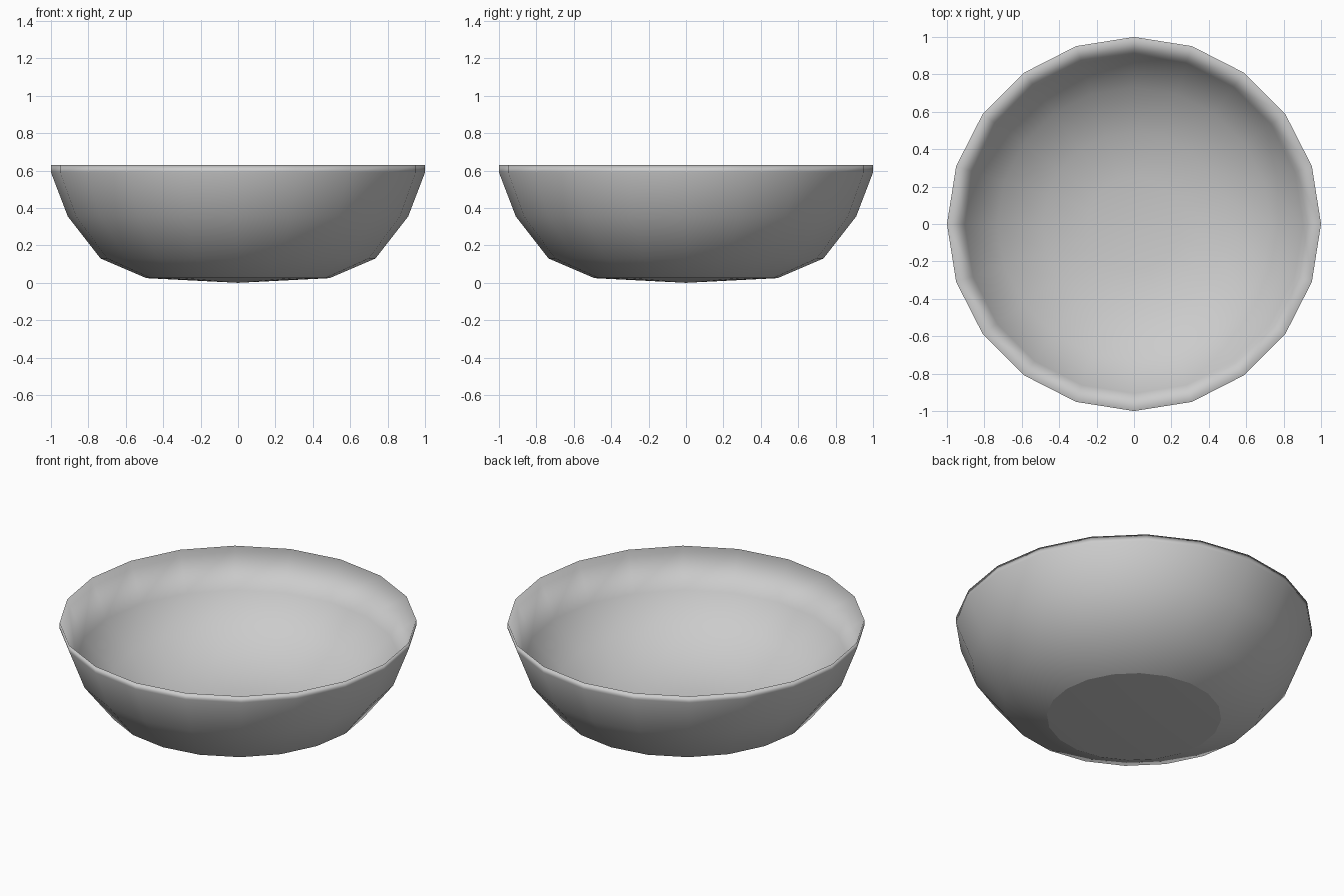
import bpy
import bmesh
import math

cube = bpy.data.objects.get("Cube")
if cube:
    bpy.data.objects.remove(cube, do_unlink=True)

SIDES = 20

# Plain grey material
grey = bpy.data.materials.new("plain_grey")
grey.use_nodes = True
colour = (0.6, 0.6, 0.6, 1.0)
grey.diffuse_color = colour
grey.node_tree.nodes["Principled BSDF"].inputs["Base Color"].default_value = colour

# Wall section as (radius, height): underside, outer wall, rim, inner wall, floor
profile = [
    (0, 0), (0.49, 0.025),
    (0.735, 0.13), (0.91, 0.355), (1.0, 0.59), (1.0, 0.63),
    (0.905, 0.4), (0.73, 0.235),
    (0.49, 0.125), (0.25, 0.085), (0, 0.08),
]


def lathe(name, section, material):
    """Spin a section around z into a closed, smooth object."""
    bm = bmesh.new()
    rings = []
    for radius, height in section:
        count = SIDES if radius else 1
        rings.append([
            bm.verts.new((radius * math.cos(math.tau * i / SIDES),
                          radius * math.sin(math.tau * i / SIDES), height))
            for i in range(count)])
    for low, high in zip(rings, rings[1:]):
        for i in range(SIDES):
            j = (i + 1) % SIDES
            corners = [low[i % len(low)], low[j % len(low)],
                       high[j % len(high)], high[i % len(high)]]
            bm.faces.new(list(dict.fromkeys(corners)))
    for face in bm.faces:
        face.smooth = True
    # Crisp edge around the foot
    foot = set(rings[1])
    for edge in bm.edges:
        if foot.issuperset(edge.verts):
            edge.smooth = False
    bmesh.ops.recalc_face_normals(bm, faces=bm.faces)
    mesh = bpy.data.meshes.new(name)
    bm.to_mesh(mesh)
    bm.free()
    mesh.materials.append(material)
    obj = bpy.data.objects.new(name, mesh)
    bpy.context.collection.objects.link(obj)
    return obj


lathe("bowl", profile, grey)
